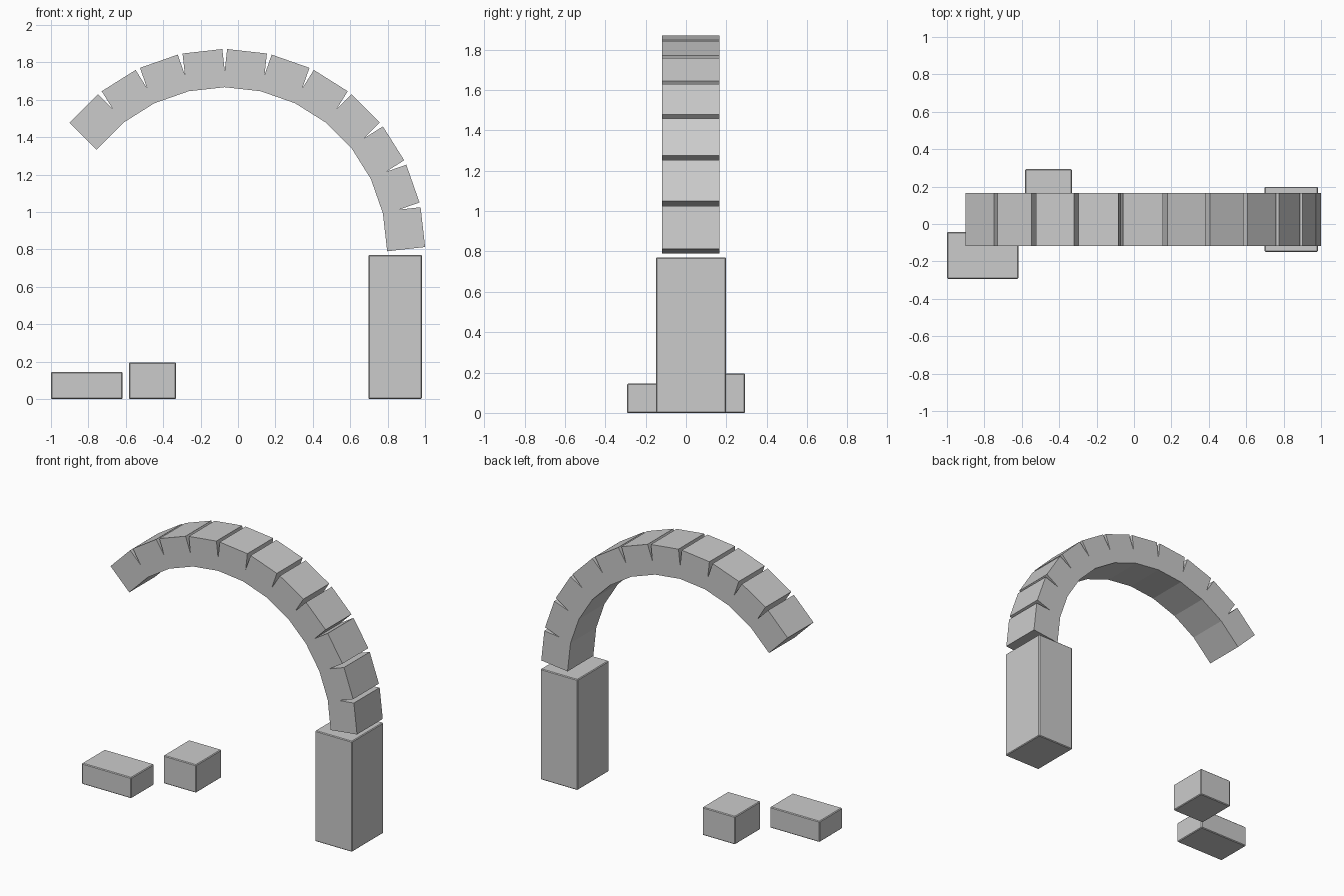
import bpy, math
from mathutils import Matrix, Vector

if "Cube" in bpy.data.objects:
    bpy.data.objects.remove(bpy.data.objects["Cube"])


def box(name, lo, hi, bevel=0.0):
    """Axis-aligned box between two corners, optionally with a small chamfer."""
    lo, hi = Vector(lo), Vector(hi)
    bpy.ops.mesh.primitive_cube_add(size=1)
    ob = bpy.context.object
    ob.name = name
    ob.data.transform(Matrix.Diagonal((*(hi - lo), 1)))
    ob.location = (lo + hi) / 2
    if bevel:
        mod = ob.modifiers.new("worn_edges", 'BEVEL')
        mod.width = bevel
        mod.segments = 1
    return ob


# Standing pillar and the two fallen stones
box("pillar", (0.698, -0.149, 0), (0.983, 0.199, 0.771), 0.005)
box("fallen_stone_left", (-1.0, -0.293, 0), (-0.618, -0.042, 0.145), 0.005)
box("fallen_stone_right", (-0.583, 0.01, 0), (-0.331, 0.293, 0.195), 0.005)

# Broken arch: 11 of the 14 stones of a half circle
CX, CZ = -0.071, 0.80
R_IN, R_OUT = 0.862, 1.066
HALF_W = 0.107
STEP = math.pi / 14
r_mid, half_r = (R_IN + R_OUT) / 2, (R_OUT - R_IN) / 2

for i in range(11):
    a = (i + 0.5) * STEP
    stone = box(f"arch_stone_{i + 1}", (-half_r, -0.118, -HALF_W), (half_r, 0.166, HALF_W))
    stone.location.x = CX + r_mid * math.cos(a)
    stone.location.z = CZ + r_mid * math.sin(a)
    stone.rotation_euler.y = -a
